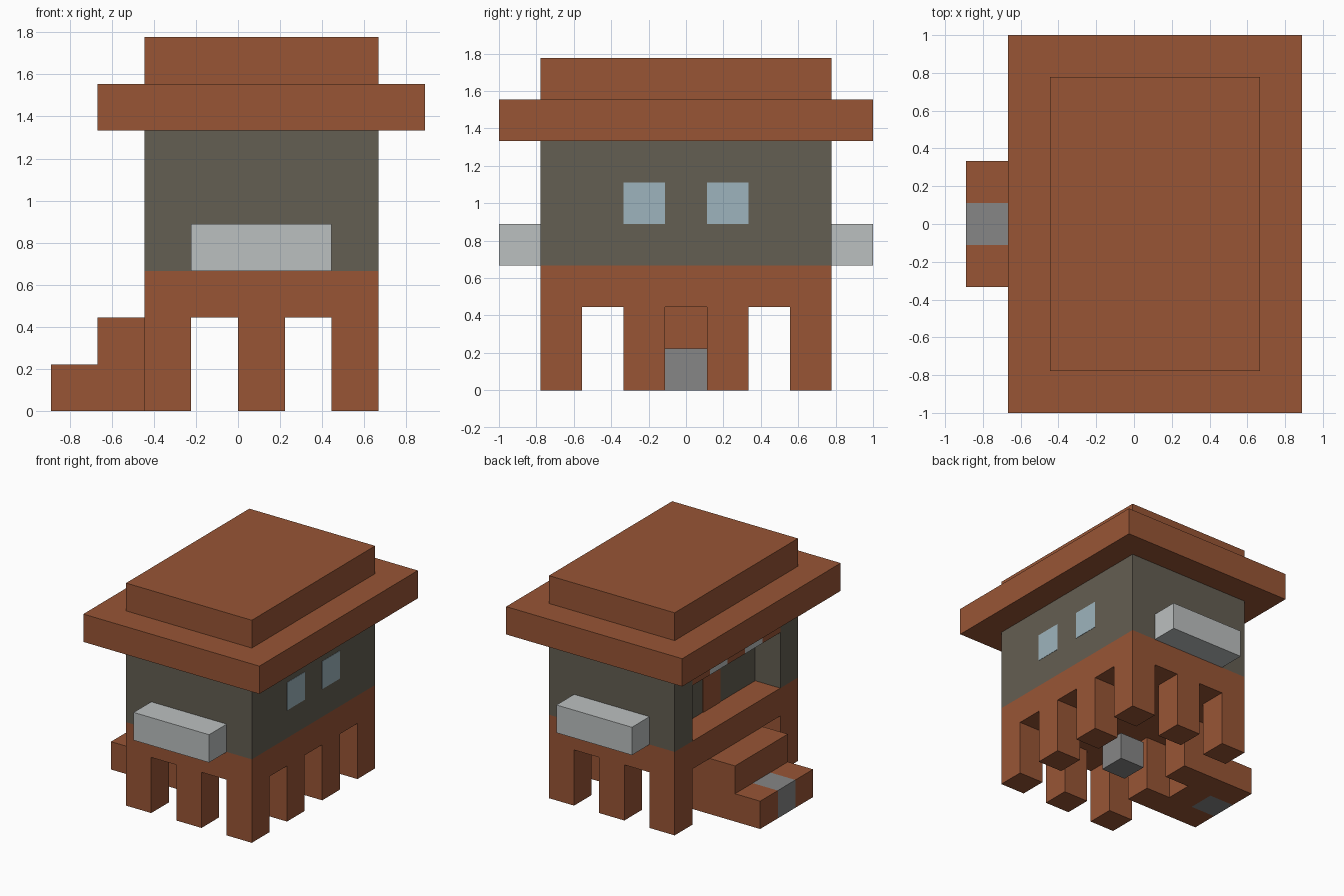
import bpy
import bmesh

U = 2 / 9  # one building block

cube = bpy.data.objects.get("Cube")
if cube:
    bpy.data.objects.remove(cube, do_unlink=True)


def material(name, rgb):
    m = bpy.data.materials.new(name)
    m.use_nodes = True
    m.diffuse_color = (*rgb, 1)
    m.node_tree.nodes["Principled BSDF"].inputs["Base Color"].default_value = (*rgb, 1)
    return m


BROWN = material("brown wood", (0.314, 0.091, 0.036))
STONE = material("wall stone", (0.127, 0.112, 0.084))
WHITE = material("pale panel", (0.50, 0.525, 0.525))
GREY = material("mid grey", (0.238, 0.238, 0.238))
GLASS = material("window blue", (0.337, 0.456, 0.509))


def block(name, x, y, z, mat):
    """Box from (low, high) ranges measured in blocks."""
    bm = bmesh.new()
    bmesh.ops.create_cube(bm, size=1)
    for v in bm.verts:
        for i, (low, high) in enumerate((x, y, z)):
            v.co[i] = U * (low if v.co[i] < 0 else high)
    mesh = bpy.data.meshes.new(name)
    bm.to_mesh(mesh)
    bm.free()
    mesh.materials.append(mat)
    obj = bpy.data.objects.new(name, mesh)
    bpy.context.collection.objects.link(obj)
    return obj


# Stilts around the edge and the floor on them
for x in (-2, 2):
    for y in (-3, -1, 1, 3):
        block("stilt", (x, x + 1), (y - .5, y + .5), (0, 2), BROWN)
for y in (-3, 3):
    block("middle_stilt", (0, 1), (y - .5, y + .5), (0, 2), BROWN)
block("floor", (-2, 3), (-3.5, 3.5), (2, 3), BROWN)
block("stone_under_floor", (0, 1), (-.5, .5), (0, 1), GREY)

# Room, with a porch between two end walls
block("room", (-1, 3), (-3.5, 3.5), (3, 6), STONE)
for side in (-1, 1):
    y = sorted((side * 2.5, side * 3.5))
    block("porch_end_wall", (-2, -1), y, (3, 6), STONE)
    # Window boxes on the front and back
    block("window_box", (-1, 2), sorted((side * 3.5, side * 4.5)), (3, 4), WHITE)
    # Windows on the side wall
    block("window", (2.99, 3.01), (side - .5, side + .5), (4, 5), GLASS)
block("door", (-1.02, -.99), (-.5, .5), (3, 5), BROWN)

# Striped awning over the porch
for y in range(-2, 3):
    block("awning_stripe", (-2, -1), (y - .5, y + .5), (5, 6), WHITE if y % 2 else BROWN)

# Two steps, the lower with a grey centre
block("upper_step", (-3, -2), (-1.5, 1.5), (0, 2), BROWN)
for y in (-1, 0, 1):
    block("lower_step", (-4, -3), (y - .5, y + .5), (0, 1), BROWN if y else GREY)

# Two-tier roof
block("roof_eaves", (-3, 4), (-4.5, 4.5), (6, 7), BROWN)
block("roof_top", (-2, 3), (-3.5, 3.5), (7, 8), BROWN)
